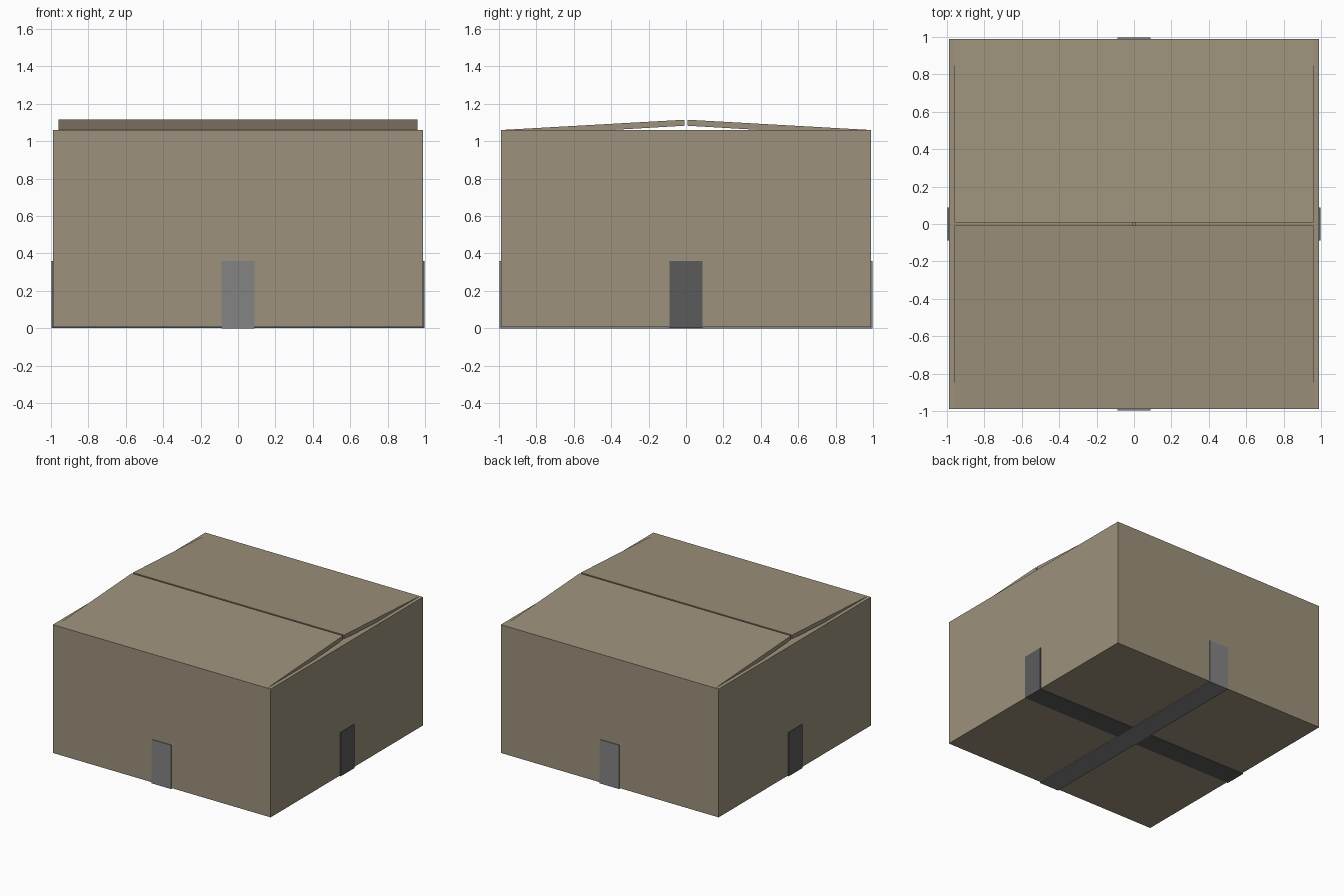
import bpy
from math import pi
from mathutils import Matrix

if "Cube" in bpy.data.objects:
    bpy.data.objects.remove(bpy.data.objects["Cube"])

W, H, T = 0.99, 1.06, 0.03      # half width, wall height, board thickness
TAPE_W, TAPE_H, E = 0.088, 0.36, 0.006
BASE = E


def material(name, rgb):
    m = bpy.data.materials.new(name)
    m.diffuse_color = (*rgb, 1)
    m.use_nodes = True
    m.node_tree.nodes["Principled BSDF"].inputs["Base Color"].default_value = m.diffuse_color
    return m


card = material("cardboard", (0.34, 0.285, 0.20))
tape_light = material("light_tape", (0.23, 0.23, 0.235))
tape_dark = material("dark_tape", (0.105, 0.105, 0.108))


def extrude(name, profile, half, mat, angle=0.0):
    """Extrude a (y, z) profile along x by +-half, then turn it about z."""
    n = len(profile)
    verts = [(s * half, y, z) for s in (-1, 1) for y, z in profile]
    faces = [tuple(range(n))[::-1], tuple(range(n, 2 * n))]
    faces += [(i, (i + 1) % n, n + (i + 1) % n, n + i) for i in range(n)]
    me = bpy.data.meshes.new(name)
    me.from_pydata(verts, [], faces)
    me.transform(Matrix.Rotation(angle, 4, 'Z'))
    me.materials.append(mat)
    ob = bpy.data.objects.new(name, me)
    bpy.context.collection.objects.link(ob)
    return ob


# walls: front and back run full width, the sides fit between them
for name, angle, half in (("front", 0, W), ("right", pi / 2, W - T),
                          ("back", pi, W), ("left", -pi / 2, W - T)):
    extrude(name + "_wall", [(-W, BASE), (-W + T, BASE), (-W + T, H), (-W, H)],
            half, card, angle)

# closed bottom board
extrude("bottom", [(-W + T, BASE), (W - T, BASE), (W - T, BASE + T), (-W + T, BASE + T)],
        W - T, card)

# inner top flaps lie flat, hinged on the side walls
for name, angle in (("right", pi / 2), ("left", -pi / 2)):
    extrude(name + "_inner_flap",
            [(-W, H - T), (-0.006, H - T), (-0.006, H), (-W, H)], W - 0.001, card, angle)

# outer top flaps rise towards a narrow gap in the middle
for name, angle in (("front", 0), ("back", pi)):
    extrude(name + "_outer_flap",
            [(-W, H), (-W + 0.03, H - 0.02), (-0.4, H), (-0.007, H + 0.023),
             (-0.007, H + 0.055)], 0.96, card, angle)

# tape strips wrap under the box and up opposite walls
for name, angle, mat, lift in (("light", 0, tape_light, 0.0),
                               ("dark", pi / 2, tape_dark, 0.0005)):
    a, b = W, W + E
    extrude(name + "_tape",
            [(-b, lift), (b, lift), (b, TAPE_H), (a, TAPE_H), (a, BASE),
             (-a, BASE), (-a, TAPE_H), (-b, TAPE_H)], TAPE_W, mat, angle)
